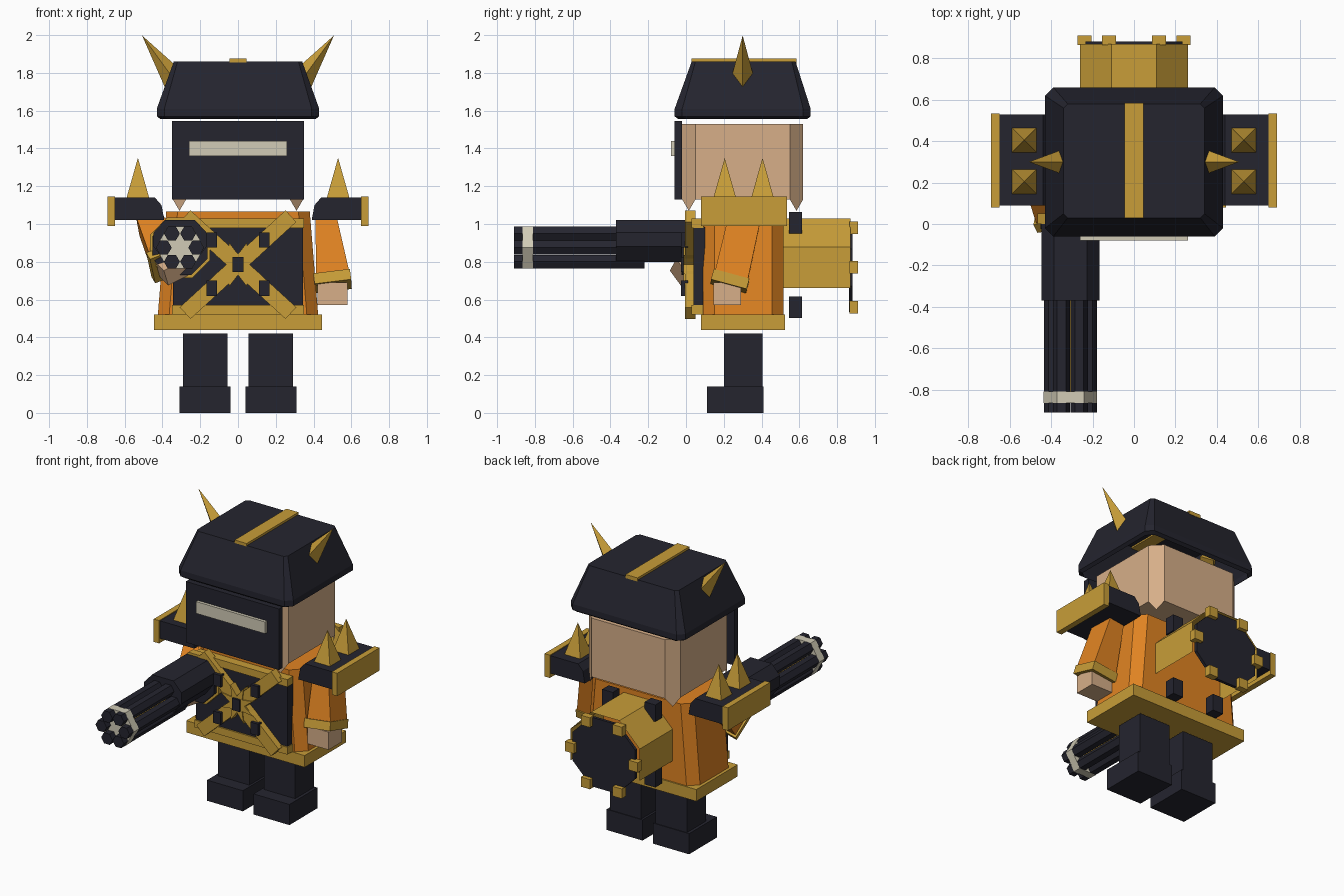
import bpy
import bmesh
from math import sin, cos, pi, radians
from mathutils import Vector, Matrix

old = bpy.data.objects.get("Cube")
if old:
    bpy.data.objects.remove(old, do_unlink=True)


def material(name, rgb):
    m = bpy.data.materials.new(name)
    m.use_nodes = True
    m.diffuse_color = (*rgb, 1)
    m.node_tree.nodes["Principled BSDF"].inputs["Base Color"].default_value = (*rgb, 1)
    return m


DARK = material("dark navy", (0.018, 0.018, 0.028))
GOLD = material("gold", (0.58, 0.34, 0.04))
ORANGE = material("orange", (0.75, 0.23, 0.016))
SKIN = material("skin", (0.68, 0.43, 0.25))
CREAM = material("cream", (0.64, 0.60, 0.47))


def finish(name, bm, mat):
    bmesh.ops.recalc_face_normals(bm, faces=bm.faces)
    me = bpy.data.meshes.new(name)
    bm.to_mesh(me)
    bm.free()
    me.materials.append(mat)
    ob = bpy.data.objects.new(name, me)
    bpy.context.collection.objects.link(ob)
    return ob


def loft(name, rings, mat, start=True, end=True, skip=()):
    """Skin a stack of closed rings, with optional end caps."""
    bm = bmesh.new()
    loops = [[bm.verts.new(p) for p in r] for r in rings]
    n = len(rings[0])
    for a, b in zip(loops, loops[1:]):
        for i in range(n):
            if i not in skip:
                j = (i + 1) % n
                bm.faces.new((a[i], a[j], b[j], b[i]))
    if start:
        bm.faces.new(loops[0])
    if end:
        bm.faces.new(loops[-1])
    return finish(name, bm, mat)


def box(name, x, y, z, mat):
    rings = [[(x[0], y[0], h), (x[1], y[0], h), (x[1], y[1], h), (x[0], y[1], h)] for h in z]
    return loft(name, rings, mat)


def cut_rect(hx, y0, y1, c, z):
    """Rectangle with cut corners."""
    return [(-hx + c, y0, z), (hx - c, y0, z), (hx, y0 + c, z), (hx, y1 - c, z),
            (hx - c, y1, z), (-hx + c, y1, z), (-hx, y1 - c, z), (-hx, y0 + c, z)]


def disc(name, x, z, r, y0, y1, mat, n=8, turn=0.0, **kw):
    """Regular prism along y; r is the corner radius."""
    pts = [(x + r * cos(turn + 2 * pi * i / n), z + r * sin(turn + 2 * pi * i / n)) for i in range(n)]
    return loft(name, [[(px, y, pz) for px, pz in pts] for y in (y0, y1)], mat, **kw)


def beam(name, low, high, size_low, size_high, mat):
    """Tapered box between two points."""
    low, high = Vector(low), Vector(high)
    rot = Vector((0, 0, 1)).rotation_difference(high - low)
    rings = []
    for p, (w, d) in ((low, size_low), (high, size_high)):
        rings.append([p + rot @ Vector((sx * w / 2, sy * d / 2, 0))
                      for sx, sy in ((-1, -1), (1, -1), (1, 1), (-1, 1))])
    return loft(name, rings, mat)


def spike(name, base, tip, r, turn, mat):
    """Four-sided pyramid pointing from base to tip."""
    base, tip = Vector(base), Vector(tip)
    bm = bmesh.new()
    length = (tip - base).length
    rot = Vector((0, 0, 1)).rotation_difference(tip - base).to_matrix().to_4x4()
    bmesh.ops.create_cone(bm, segments=4, radius1=r, radius2=0, depth=length, cap_ends=True,
                          matrix=Matrix.Translation((base + tip) / 2) @ rot @ Matrix.Rotation(turn, 4, 'Z'))
    return finish(name, bm, mat)


OCT = pi / 8
FLAT = 1 / cos(OCT)

# Helmet: open shell, crest and horns
loft("helmet", [cut_rect(0.41, -0.04, 0.64, 0.04, 1.555), cut_rect(0.43, -0.06, 0.66, 0.04, 1.57),
                cut_rect(0.43, -0.06, 0.66, 0.04, 1.61), cut_rect(0.34, 0.03, 0.58, 0.02, 1.86)],
     DARK, start=False)
box("helmet_crest", (-0.045, 0.045), (0.028, 0.585), (1.85, 1.875), GOLD)

# Head with pointed lower corners, face mask and visor slit
loft("head", [cut_rect(0.345, -0.02, 0.62, 0.07, z) for z in (1.13, 1.53)], SKIN)
bm = bmesh.new()
for sx in (-1, 1):
    for y, d in ((-0.02, 1), (0.62, -1)):
        bm.faces.new([bm.verts.new(p) for p in ((sx * 0.275, y, 1.13), (sx * 0.345, y + 0.07 * d, 1.13),
                                                (sx * 0.31, y + 0.035 * d, 1.07))])
finish("head_corner_points", bm, SKIN)
box("face_mask", (-0.35, 0.35), (-0.06, -0.02), (1.13, 1.545), DARK)
box("visor", (-0.26, 0.26), (-0.08, -0.06), (1.36, 1.44), CREAM)

# Torso and belt
loft("torso", [cut_rect(0.43, 0.09, 0.515, 0.06, 0.45), cut_rect(0.38, 0.09, 0.515, 0.06, 1.065)], ORANGE)
box("belt", (-0.445, 0.445), (0.08, 0.525), (0.44, 0.52), GOLD)

# Chest plate with crossed bars, star and rivets
box("chest_plate", (-0.345, 0.345), (0.04, 0.1), (0.56, 0.985), DARK)
for name, z in (("upper", 0.98), ("lower", 0.52)):
    box(name + "_chest_bar", (-0.35, 0.35), (0.03, 0.092), (z, z + 0.05), GOLD)
for s in (-1, 1):
    bar = box("cross_bar", (-0.38, 0.38), (-0.005, 0.05), (-0.042, 0.042), GOLD)
    bar.rotation_euler = (0, s * radians(42.5), 0)
    bar.location.z = 0.785
star = [((0.055, 0.13)[i % 2] * cos(i * OCT), 0.785 + (0.055, 0.13)[i % 2] * sin(i * OCT)) for i in range(16)]
loft("chest_star", [[(x, y, z) for x, z in star] for y in (-0.012, 0.04)], GOLD)
for x, z in ((0, 0.785), (-0.14, 0.915), (0.14, 0.915), (-0.14, 0.66), (0.14, 0.66)):
    box("chest_rivet", (x - 0.028, x + 0.028), (-0.026, 0.01), (z - 0.04, z + 0.04), DARK)

# Paired parts: horns, shoulders and legs
for side, s in (("left", 1), ("right", -1)):
    spike(side + "_horn", (s * 0.332, 0.3, 1.756), (s * 0.508, 0.3, 1.998), 0.065, 0, GOLD)
    pad = [(0.65, 1.14), (0.44, 1.14), (0.405, 1.10), (0.39, 1.02), (0.65, 1.02)]
    loft(side + "_shoulder_pad", [[(s * x, y, z) for x, z in pad] for y in (0.09, 0.53)], DARK)
    box(side + "_shoulder_trim", sorted((s * 0.65, s * 0.69)), (0.08, 0.535), (0.99, 1.145), GOLD)
    for y in (0.205, 0.405):
        spike(side + "_shoulder_spike", (s * 0.53, y, 1.135), (s * 0.53, y, 1.35), 0.086, pi / 4, GOLD)
    box(side + "_leg", sorted((s * 0.055, s * 0.29)), (0.2, 0.405), (0.13, 0.42), DARK)
    box(side + "_boot", sorted((s * 0.04, s * 0.31)), (0.11, 0.41), (0, 0.14), DARK)

# Left arm hanging down
beam("left_sleeve", (0.505, 0.235, 0.70), (0.465, 0.31, 1.03), (0.18, 0.18), (0.11, 0.17), ORANGE)
beam("left_cuff", (0.504, 0.225, 0.67), (0.497, 0.24, 0.725), (0.195, 0.195), (0.195, 0.195), GOLD)
box("left_hand", (0.42, 0.58), (0.145, 0.29), (0.57, 0.69), SKIN)

# Right arm reaching forward
beam("right_sleeve", (-0.37, 0.05, 0.80), (-0.47, 0.28, 1.01), (0.18, 0.16), (0.13, 0.15), ORANGE)
beam("right_cuff", (-0.36, 0.035, 0.785), (-0.38, 0.075, 0.82), (0.2, 0.18), (0.2, 0.18), GOLD)
beam("right_hand", (-0.32, -0.04, 0.745), (-0.365, 0.04, 0.79), (0.14, 0.1), (0.14, 0.1), SKIN)

# Rotary gun
GX, GZ = -0.307, 0.875
disc("gun_back_ring", GX, GZ, 0.16 * FLAT, 0.0, 0.05, GOLD, turn=OCT)
disc("gun_back_plate", GX, GZ, 0.145 * FLAT, -0.025, 0.002, DARK, turn=OCT)
housing = [(-0.14, 0.88), (-0.08, 0.80), (0.08, 0.80), (0.14, 0.88), (0.14, 0.955), (0.08, 1.02), (-0.08, 1.02), (-0.14, 0.955)]
loft("gun_housing", [[(GX + x, y, z) for x, z in housing] for y in (-0.37, 0.0)], DARK)
for i in range(6):
    a = i * pi / 3
    disc("gun_barrel", GX + 0.086 * cos(a), GZ + 0.086 * sin(a), 0.042, -0.91, -0.22, DARK, n=6)
disc("gun_core", GX, GZ, 0.025, -0.82, -0.3, GOLD, n=6)
disc("gun_muzzle_collar", GX, GZ, 0.129, -0.865, -0.81, CREAM, n=6)

# Back drum: open underneath, with a dark lid, clips and brackets
DZ = 0.77
disc("back_drum", 0, DZ, 0.26 * FLAT, 0.51, 0.87, GOLD, turn=OCT, start=False, end=False, skip=(4, 5, 6))
disc("drum_lid", 0, DZ, 0.235 * FLAT, 0.862, 0.882, DARK, turn=OCT)
for i in range(6):
    x, z = 0.24 * cos(i * pi / 3), DZ + 0.21 / sin(pi / 3) * sin(i * pi / 3)
    box("drum_clip", (x - 0.034, x + 0.034), (0.865, 0.91), (z - 0.033, z + 0.033), GOLD)
for x in (-0.16, 0.16):
    for z in (0.56, 1.007):
        box("drum_bracket", (x - 0.04, x + 0.04), (0.545, 0.615), (z - 0.057, z + 0.057), DARK)
